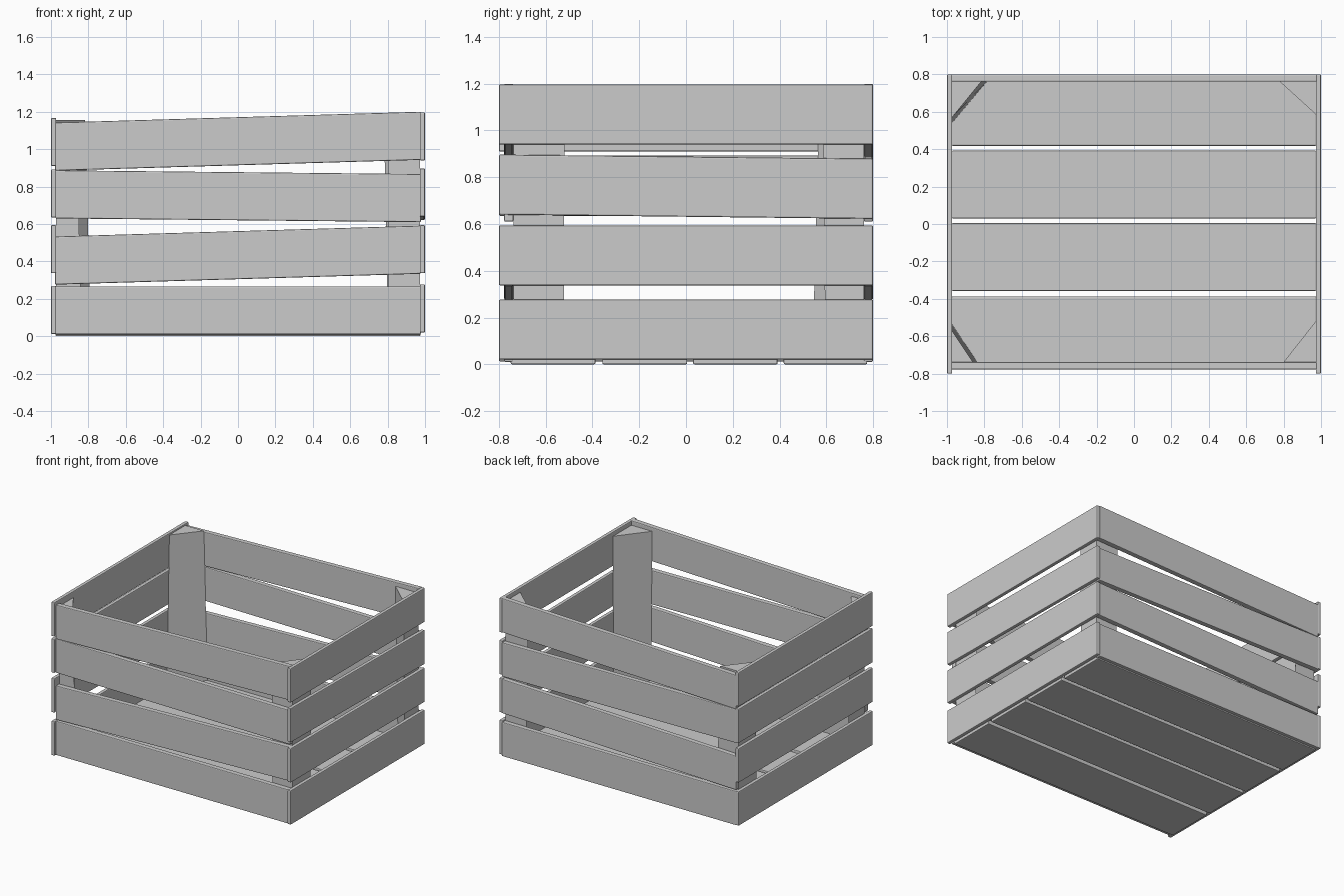
import bpy, bmesh
from mathutils import Vector

if "Cube" in bpy.data.objects:
    bpy.data.objects.remove(bpy.data.objects["Cube"])


def finish(name, bm, bevel):
    bmesh.ops.recalc_face_normals(bm, faces=bm.faces)
    mesh = bpy.data.meshes.new(name)
    bm.to_mesh(mesh)
    bm.free()
    ob = bpy.data.objects.new(name, mesh)
    bpy.context.collection.objects.link(ob)
    if bevel:
        mod = ob.modifiers.new("edge_rounding", 'BEVEL')
        mod.width = bevel
        mod.segments = 2
    return ob


def board(name, x, y, z, tilt=0.0, axis=0):
    """Box from ranges; its far end along the axis is raised by tilt."""
    bm = bmesh.new()
    bmesh.ops.create_cube(bm, size=1)
    for v in bm.verts:
        far = v.co[axis] > 0
        v.co = Vector([r[0] if c < 0 else r[1] for c, r in zip(v.co, (x, y, z))])
        if far:
            v.co.z += tilt
    return finish(name, bm, 0.006)


def corner_post(name, corner, bottom, top, z):
    """Triangular post: (x leg, y leg) at the bottom and at the top."""
    bm = bmesh.new()
    cx, cy = corner
    rings = []
    for (lx, ly), h in zip((bottom, top), z):
        rings.append([bm.verts.new(p) for p in
                      ((cx, cy, h), (cx + lx, cy, h), (cx, cy + ly, h))])
    for ring in rings:
        bm.faces.new(ring)
    for i in range(3):
        j = (i + 1) % 3
        bm.faces.new((rings[0][i], rings[0][j], rings[1][j], rings[1][i]))
    return finish(name, bm, 0)


H = 0.257  # slat height

# Long slats, front and back: bottom height at the left end, rise to the right
for side, y in (("front", (-0.778, -0.738)), ("back", (0.761, 0.8))):
    for i, (z, rise) in enumerate(((0.01, 0.0), (0.276, 0.058),
                                   (0.63, -0.02), (0.885, 0.058))):
        board(f"{side}_slat_{i + 1}", (-0.978, 0.978), y, (z, z + H), rise)

# End slats, right and left
ends = {"right": ((0.972, 1.0), ((0.02, 0), (0.337, 0), (0.64, -0.018), (0.94, 0))),
        "left": ((-1.0, -0.972), ((0.012, 0), (0.337, 0), (0.635, 0), (0.91, 0)))}
for side, (x, rows) in ends.items():
    for i, (z, rise) in enumerate(rows):
        board(f"{side}_slat_{i + 1}", x, (-0.8, 0.8), (z, z + H), rise, 1)

# Floor boards
for i, y in enumerate(((-0.75, -0.387), (-0.358, 0.005),
                       (0.03, 0.392), (0.418, 0.775))):
    board(f"floor_board_{i + 1}", (-0.975, 0.975), y, (0.0, 0.035))

# Corner posts, each leaning a little
corner_post("front_left_post", (-0.972, -0.738), (0.135, 0.20), (0.11, 0.165), (0.03, 1.12))
corner_post("front_right_post", (0.972, -0.738), (-0.165, 0.215), (-0.172, 0.218), (0.03, 1.165))
corner_post("back_left_post", (-0.972, 0.761), (0.185, -0.22), (0.155, -0.19), (0.03, 1.155))
corner_post("back_right_post", (0.972, 0.761), (-0.17, -0.165), (-0.192, -0.175), (0.03, 1.165))
